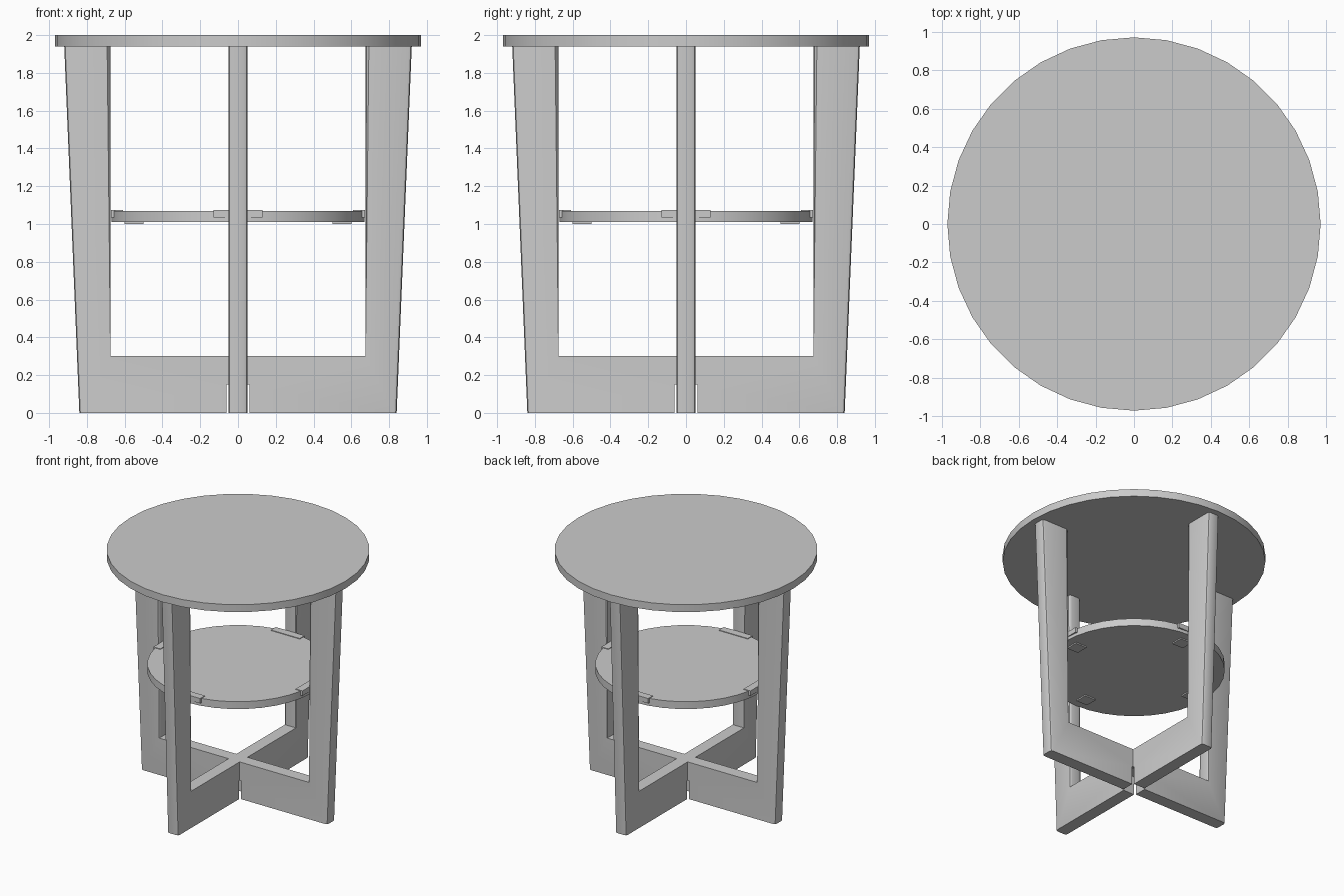
import bpy, bmesh, math
from mathutils import Matrix, Vector

cube = bpy.data.objects.get("Cube")
if cube:
    bpy.data.objects.remove(cube, do_unlink=True)

grey = bpy.data.materials.new("plain grey")
grey.use_nodes = True
colour = (0.6, 0.6, 0.6, 1)
grey.diffuse_color = colour
grey.node_tree.nodes["Principled BSDF"].inputs["Base Color"].default_value = colour


def add_object(name, bm, angle=0):
    """Turn a bmesh into a smooth-shaded object, rotated about z."""
    bmesh.ops.recalc_face_normals(bm, faces=bm.faces)
    mesh = bpy.data.meshes.new(name)
    bm.to_mesh(mesh)
    bm.free()
    mesh.materials.append(grey)
    obj = bpy.data.objects.new(name, mesh)
    obj.rotation_euler.z = angle
    bpy.context.collection.objects.link(obj)
    bpy.ops.object.select_all(action="DESELECT")
    obj.select_set(True)
    bpy.context.view_layer.objects.active = obj
    bpy.ops.object.shade_smooth_by_angle(angle=math.radians(35))
    return obj


def disc(name, radius, bottom, top):
    bm = bmesh.new()
    place = Matrix.Translation((0, 0, (bottom + top) / 2))
    bmesh.ops.create_cone(bm, cap_ends=True, segments=36, radius1=radius,
                          radius2=radius, depth=top - bottom, matrix=place)
    add_object(name, bm)


def box(name, low, high, angle):
    bm = bmesh.new()
    low, high = Vector(low), Vector(high)
    size = high - low
    place = Matrix.Translation((low + high) / 2) @ Matrix.Diagonal((*size, 1))
    bmesh.ops.create_cube(bm, size=1, matrix=place)
    add_object(name, bm, angle)


def leg_frame(name, angle):
    """Two tapered legs joined by a bottom bar with a notch at the crossing."""
    half = [(0.06, 0.15), (0.06, 0), (0.84, 0), (0.92, 1.94), (0.675, 1.94), (0.675, 0.3)]
    outline = half + [(-x, z) for x, z in reversed(half)]
    bm = bmesh.new()
    face = bm.faces.new([bm.verts.new((x, -0.05, z)) for x, z in outline])
    grown = bmesh.ops.extrude_face_region(bm, geom=[face], use_keep_orig=True)
    moved = [v for v in grown["geom"] if isinstance(v, bmesh.types.BMVert)]
    bmesh.ops.translate(bm, verts=moved, vec=(0, 0.1, 0))
    # Soften the long upright edges of the legs
    upright = [e for e in bm.edges if abs(e.verts[0].co.z - e.verts[1].co.z) > 1]
    bmesh.ops.bevel(bm, geom=upright, offset=0.018, segments=2, profile=0.5,
                    affect="EDGES", clamp_overlap=True)
    add_object(name, bm, angle)


# Round top and lower shelf
disc("table_top", 0.97, 1.94, 2.0)
disc("shelf", 0.67, 1.01, 1.07)

# Crossed leg frames
leg_frame("leg_frame_side_to_side", 0)
leg_frame("leg_frame_front_to_back", math.pi / 2)

# Shelf fixings beside each leg
for i, side in enumerate(("left", "back", "right", "front")):
    turn = i * math.pi / 2
    box(side + "_shelf_tab", (0.61, -0.13, 1.035), (0.672, 0.13, 1.075), turn)
    box(side + "_shelf_bracket", (0.5, -0.05, 1.0), (0.6, 0.05, 1.01), turn)
